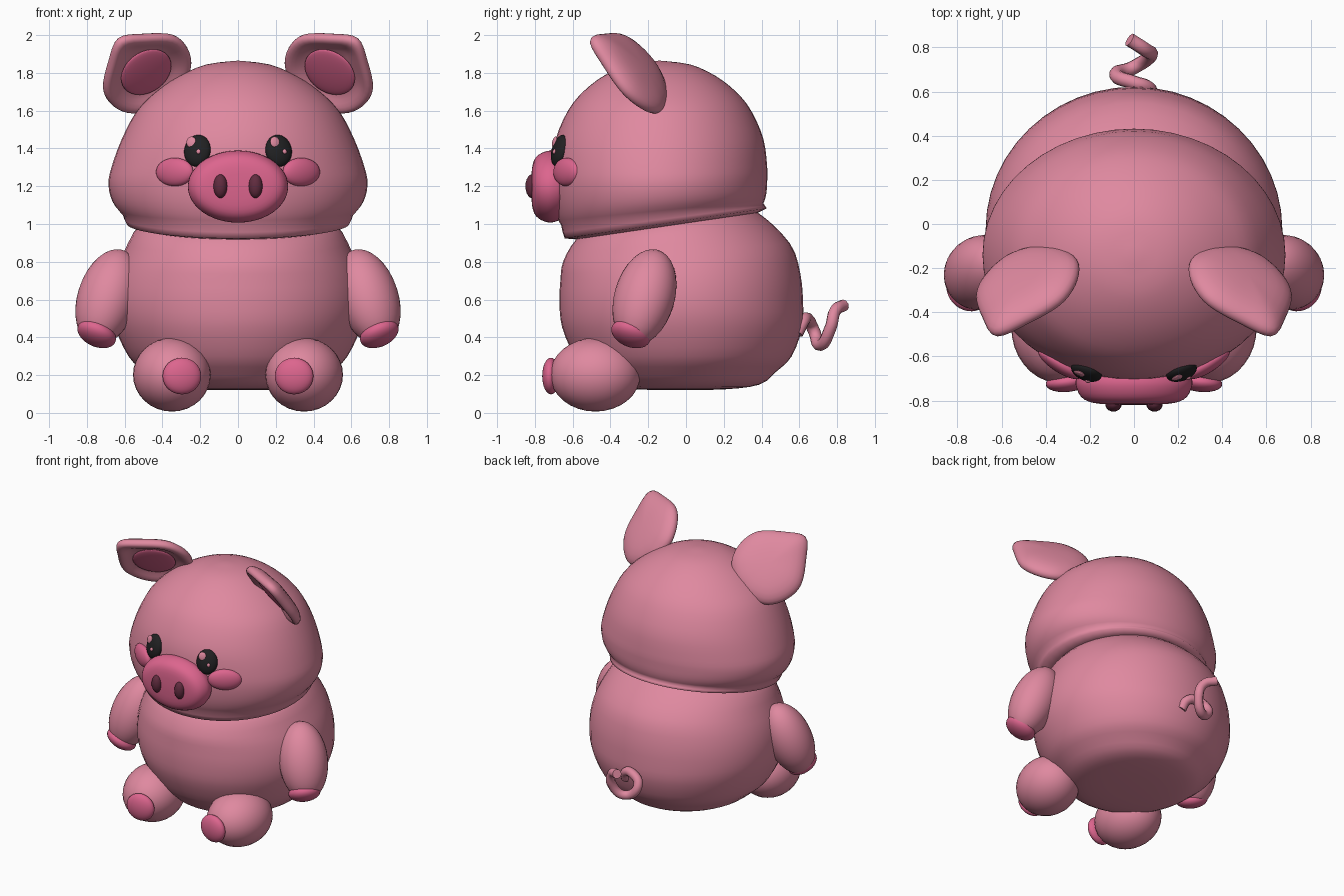
import bpy, bmesh, math
from mathutils import Matrix, Vector, Euler

cube = bpy.data.objects.get("Cube")
if cube:
    bpy.data.objects.remove(cube, do_unlink=True)


def material(name, rgb):
    m = bpy.data.materials.new(name)
    m.use_nodes = True
    m.diffuse_color = (*rgb, 1)
    m.node_tree.nodes["Principled BSDF"].inputs["Base Color"].default_value = (*rgb, 1)
    return m


PINK = material("soft_pink", (0.74, 0.25, 0.35))
ROSE = material("deep_rose", (0.72, 0.13, 0.27))
MAROON = material("dark_maroon", (0.12, 0.025, 0.05))
BLACK = material("eye_black", (0.015, 0.015, 0.016))
MIRROR = Matrix.Scale(-1, 4, (1, 0, 0))


def emit(name, bm, mat, matrix=Matrix(), pair=False):
    """Place a smooth part, or a left and right pair of it."""
    sides = [("left_", matrix), ("right_", MIRROR @ matrix)] if pair else [("", matrix)]
    for prefix, mx in sides:
        part = bm.copy()
        part.transform(mx)
        bmesh.ops.recalc_face_normals(part, faces=part.faces)
        mesh = bpy.data.meshes.new(prefix + name)
        part.to_mesh(mesh)
        part.free()
        for p in mesh.polygons:
            p.use_smooth = True
        mesh.materials.append(mat)
        bpy.context.collection.objects.link(bpy.data.objects.new(prefix + name, mesh))
    bm.free()


def place(loc, rot=(0, 0, 0)):
    return Matrix.Translation(loc) @ Euler(rot).to_matrix().to_4x4()


def along(loc, axis):
    """Placement with local z pointing along the axis."""
    q = Vector(axis).to_track_quat("Z", "Y")
    return Matrix.Translation(loc) @ q.to_matrix().to_4x4()


def ball(name, radii, mat, matrix, pair=False, segs=32):
    bm = bmesh.new()
    bmesh.ops.create_uvsphere(bm, u_segments=segs, v_segments=segs // 2, radius=1)
    bm.transform(Matrix.Diagonal((*radii, 1)))
    emit(name, bm, mat, matrix, pair)


def smooth_path(points, steps, closed=False):
    """Catmull-Rom resampling through the given points."""
    pts = [Vector(p) for p in points]
    n = len(pts)
    pick = (lambda i: pts[i % n]) if closed else (lambda i: pts[max(0, min(n - 1, i))])
    out = []
    for i in range(n if closed else n - 1):
        a, b, c, d = (pick(i + k) for k in (-1, 0, 1, 2))
        for s in range(steps):
            t = s / steps
            out.append(0.5 * (2 * b + (c - a) * t + (2 * a - 5 * b + 4 * c - d) * t * t
                              + (3 * b - a - 3 * c + d) * t ** 3))
    return out if closed else out + [pts[-1]]


def skin(rings):
    """Bridge equal-length rings of points into one closed surface."""
    bm = bmesh.new()
    loops = [[bm.verts.new(p) for p in ring] for ring in rings]
    n = len(loops[0])
    for lo, hi in zip(loops, loops[1:]):
        for i in range(n):
            j = (i + 1) % n
            bm.faces.new((lo[i], lo[j], hi[j], hi[i]))
    bmesh.ops.remove_doubles(bm, verts=bm.verts, dist=1e-5)
    return bm


def loft(profile, segs=48, steps=3):
    """Oval rings given as height, x radius, y radius, y centre, tilt."""
    rings = []
    for z, rx, ry, yc, tilt in smooth_path(profile, steps):
        ring = []
        for i in range(segs):
            a = math.tau * i / segs
            y = yc + ry * math.sin(a)
            ring.append((rx * math.cos(a), y, z + tilt * (y - yc)))
        rings.append(ring)
    return skin(rings)


# Body: round and slightly flattened underneath
emit("body", loft([
    (0.12, 0, 0, -0.03, 0), (0.125, 0.25, 0.24, -0.03, 0), (0.15, 0.40, 0.41, -0.02, 0),
    (0.22, 0.50, 0.50, -0.02, 0), (0.30, 0.58, 0.575, -0.015, 0),
    (0.45, 0.65, 0.635, -0.02, 0), (0.58, 0.672, 0.645, -0.025, 0),
    (0.72, 0.655, 0.635, -0.03, 0.03), (0.85, 0.605, 0.60, -0.05, 0.08),
    (0.99, 0.52, 0.48, -0.10, 0.147), (1.05, 0.35, 0.35, -0.10, 0.147),
    (1.08, 0, 0, -0.10, 0)]), PINK)

# Head: dome with wide cheeks and a tilted neckline
emit("head", loft([
    (1.02, 0, 0, -0.10, 0), (0.99, 0.53, 0.485, -0.10, 0.147),
    (1.05, 0.61, 0.535, -0.125, 0.11), (1.12, 0.665, 0.56, -0.135, 0.07),
    (1.21, 0.686, 0.57, -0.14, 0.03), (1.30, 0.67, 0.57, -0.14, 0),
    (1.45, 0.615, 0.55, -0.14, 0), (1.60, 0.535, 0.485, -0.14, 0),
    (1.70, 0.435, 0.405, -0.14, 0), (1.785, 0.31, 0.295, -0.14, 0),
    (1.845, 0.165, 0.16, -0.14, 0), (1.865, 0, 0, -0.14, 0)]), PINK)

# Snout and nostrils
emit("snout", loft([
    (0, 0, 0, 0, 0), (0, 0.22, 0.15, 0, 0), (0.05, 0.262, 0.188, 0, 0),
    (0.10, 0.258, 0.184, 0, 0), (0.145, 0.225, 0.155, 0, 0),
    (0.165, 0.15, 0.10, 0, 0), (0.17, 0, 0, 0, 0)]),
    ROSE, place((0, -0.65, 1.198), (math.pi / 2, 0, 0)))
ball("nostril", (0.037, 0.035, 0.063), MAROON, place((0.093, -0.815, 1.2)), True, 20)

# Cheeks
ball("cheek", (0.115, 0.04, 0.075), ROSE, place((0.335, -0.632, 1.275), (0, 0, 0.57)), True)

# Eyes, with both highlights on the same side
for prefix, s in (("left", 1), ("right", -1)):
    eye = place((0.215 * s, -0.668, 1.388), (-0.25, 0, 0.35 * s))
    ball(prefix + "_eye", (0.073, 0.038, 0.086), BLACK, eye)
    for label, u, v, r in (("large", -0.028, 0.04, 0.027), ("small", 0.02, -0.014, 0.012)):
        depth = 0.038 * math.sqrt(1 - (u / 0.073) ** 2 - (v / 0.086) ** 2)
        spot = eye @ Matrix.Translation((u, -depth, v))
        ball(f"{prefix}_eye_{label}_highlight", (r, 0.009, r * 1.1), PINK, spot, segs=16)

# Ears: cupped rounded kites leaning forward, with rose inner pads
ear = Matrix(((-0.788, 0.459, -0.394, 0.49),
              (-0.059, -0.697, -0.713, -0.28),
              (0.611, 0.55, -0.578, 1.81),
              (0, 0, 0, 1)))
half = [(0.12, 0.22), (0.235, 0.085), (0.25, -0.05), (0.20, -0.17), (0.10, -0.235)]
kite = [(0, 0.31)] + half + [(0, -0.25)] + [(-u, v) for u, v in reversed(half)]
outline = smooth_path(kite, 4, True)
section = [(0, -0.07), (0.4, -0.066), (0.75, -0.05), (0.95, -0.022), (1, 0.005),
           (0.97, 0.027), (0.88, 0.034), (0.75, 0.022), (0.55, 0), (0, -0.01)]
emit("ear", skin([[(p.x * k, p.y * k, n) for p in outline]
                  for k, n in smooth_path(section, 2)]), PINK, ear, True)
ball("inner_ear", (0.145, 0.148, 0.02), ROSE, ear @ Matrix.Translation((0, 0, 0.01)), True)

# Arms and hand pads
ball("arm", (0.165, 0.155, 0.268), PINK, along((0.69, -0.22, 0.612), (-0.29, 0.25, 0.92)), True)
ball("hand_pad", (0.108, 0.108, 0.06), ROSE,
     along((0.748, -0.292, 0.418), (-0.386, 0.343, 0.857)), True)

# Legs and foot pads
ball("leg", (0.205, 0.24, 0.195), PINK, place((0.35, -0.48, 0.202), (0, 0, -0.15)), True)
ball("foot_pad", (0.103, 0.045, 0.097), ROSE,
     place((0.297, -0.715, 0.195), (0, 0, -0.12)), True)

# Curly tail
curve = bpy.data.curves.new("tail", "CURVE")
curve.dimensions = "3D"
curve.bevel_depth = 0.032
curve.bevel_resolution = 3
curve.use_fill_caps = True
path = [(0.08, 0.59, 0.42), (0.06, 0.62, 0.48), (0, 0.64, 0.50), (-0.08, 0.675, 0.44),
        (0, 0.71, 0.36), (0.075, 0.765, 0.45), (0.05, 0.79, 0.54), (-0.02, 0.835, 0.57)]
spline = curve.splines.new("BEZIER")
spline.bezier_points.add(len(path) - 1)
for point, co in zip(spline.bezier_points, path):
    point.co = co
    point.handle_left_type = point.handle_right_type = "AUTO"
curve.materials.append(PINK)
bpy.context.collection.objects.link(bpy.data.objects.new("tail", curve))
